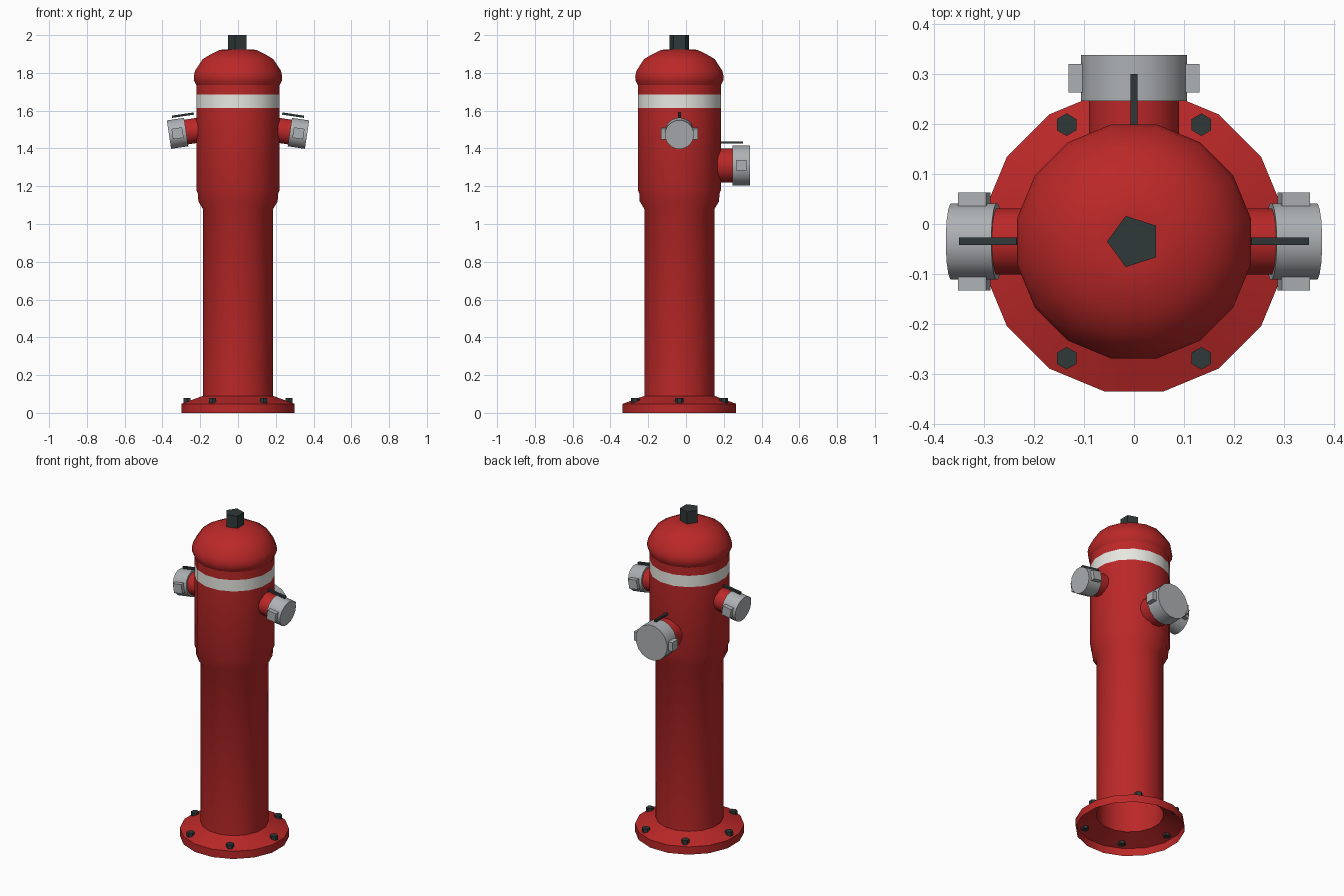
import bpy, bmesh, math
from mathutils import Matrix

if "Cube" in bpy.data.objects:
    bpy.data.objects.remove(bpy.data.objects["Cube"])

CY = -0.035                      # y of the column axis
FLAT = 1 / math.cos(math.pi / 16)  # flat-to-corner radius for 16 sides


def material(name, rgb):
    m = bpy.data.materials.new(name)
    m.diffuse_color = (*rgb, 1)
    m.use_nodes = True
    m.node_tree.nodes["Principled BSDF"].inputs["Base Color"].default_value = m.diffuse_color
    return m


RED = material("red", (0.50, 0.021, 0.021))
WHITE = material("white", (0.80, 0.80, 0.76))
GREY = material("grey", (0.42, 0.44, 0.455))
DARK = material("dark", (0.03, 0.04, 0.04))


def finish(bm, name, *mats):
    me = bpy.data.meshes.new(name)
    bm.to_mesh(me)
    bm.free()
    for m in mats:
        me.materials.append(m)
    for p in me.polygons:
        p.use_smooth = True
    me.set_sharp_from_angle(angle=math.radians(35))
    ob = bpy.data.objects.new(name, me)
    bpy.context.collection.objects.link(ob)
    return ob


def lathe(name, profile, mats, top_cap=False):
    """16-sided turned shell, flats facing the axes."""
    bm = bmesh.new()
    rings = []
    for r, z in profile:
        rings.append([bm.verts.new((r * FLAT * math.cos((i + .5) * math.pi / 8),
                                    r * FLAT * math.sin((i + .5) * math.pi / 8) + CY, z))
                      for i in range(16)])
    for a, b in zip(rings, rings[1:]):
        for i in range(16):
            j = (i + 1) % 16
            bm.faces.new((a[i], a[j], b[j], b[i]))
    if top_cap:
        bm.faces.new(rings[-1])
    return finish(bm, name, *mats)


def add_prism(bm, mat, n, r, x0, x1, turn=0.0):
    """Prism along local x."""
    m = (mat @ Matrix.Translation(((x0 + x1) / 2, 0, 0))
         @ Matrix.Rotation(math.pi / 2, 4, 'Y') @ Matrix.Rotation(turn, 4, 'Z'))
    bmesh.ops.create_cone(bm, cap_ends=True, segments=n, radius1=r, radius2=r,
                          depth=x1 - x0, matrix=m)


def add_box(bm, mat, centre, size):
    bmesh.ops.create_cube(bm, size=1, matrix=mat @ Matrix.Translation(centre)
                          @ Matrix.Diagonal((*size, 1)))


# Flange, column, barrel and white band: one open-bottomed shell
body = lathe("body", [(0.30, 0), (0.30, 0.048), (0.186, 0.09), (0.186, 1.08),
                      (0.21, 1.12), (0.212, 1.16), (0.22, 1.18), (0.22, 1.615),
                      (0.22, 1.685), (0.22, 1.745)], (RED, WHITE))
for p in body.data.polygons:
    if 1.615 < p.center.z < 1.685:
        p.material_index = 1

# Bonnet dome
lathe("bonnet", [(0.22, 1.735), (0.232, 1.758), (0.234, 1.78), (0.228, 1.81),
                 (0.187, 1.873), (0.145, 1.898), (0.095, 1.922), (0.05, 1.925)],
      (RED,), top_cap=True)


# Vertical prism for nut and bolts
def upright(name, n, r, x, y, z0, z1, first):
    bm = bmesh.new()
    bmesh.ops.create_cone(bm, cap_ends=True, segments=n, radius1=r, radius2=r, depth=z1 - z0,
                          matrix=Matrix.Translation((x, y, (z0 + z1) / 2)))
    # turn so that one corner points along the wanted angle
    v = bm.verts[:][0].co
    now = math.atan2(v.y - y, v.x - x)
    bmesh.ops.rotate(bm, verts=bm.verts[:], cent=(x, y, 0),
                     matrix=Matrix.Rotation(first - now, 3, 'Z'))
    finish(bm, name, DARK)


upright("operating_nut", 5, 0.054, 0, CY, 1.90, 2.0, math.pi)
for i in range(6):
    a = i * math.pi / 3
    upright(f"flange_bolt_{i + 1}", 6, 0.0225, 0.27 * math.cos(a),
            CY + 0.27 * math.sin(a), 0.05, 0.079, math.pi / 2)


# Outlets: neck, cap with two lugs, and a lever bar above
def outlet(name, yaw, dist, z, tilt, r_neck, r_cap, lug_span, lever_x):
    mat = (Matrix.Translation((0, CY, 0)) @ Matrix.Rotation(yaw, 4, 'Z')
           @ Matrix.Translation((dist, 0, z)) @ Matrix.Rotation(tilt, 4, 'Y'))
    half = math.pi / 16
    bm = bmesh.new()
    add_prism(bm, mat, 16, r_neck * FLAT, -0.17, 0, half)
    finish(bm, name + "_neck", RED)
    bm = bmesh.new()
    add_prism(bm, mat, 16, r_cap * FLAT, -0.046, 0.046, half)
    finish(bm, name + "_cap", GREY)
    bm = bmesh.new()
    for s in (-1, 1):
        add_box(bm, mat, (0, s * (lug_span - 0.02), 0), (0.057, 0.04, 0.056))
    finish(bm, name + "_lugs", GREY)
    bm = bmesh.new()
    add_box(bm, mat, (lever_x, 0, r_cap + 0.015), (0.117, 0.015, 0.012))
    finish(bm, name + "_lever", DARK)


TILT = math.radians(8.5)
outlet("right_outlet", 0, 0.32, 1.48, TILT, 0.066, 0.076, 0.098, -0.042)
outlet("left_outlet", math.pi, 0.32, 1.48, TILT, 0.066, 0.076, 0.098, -0.042)
outlet("rear_outlet", math.pi / 2, 0.327, 1.31, 0, 0.09, 0.106, 0.131, -0.05)
